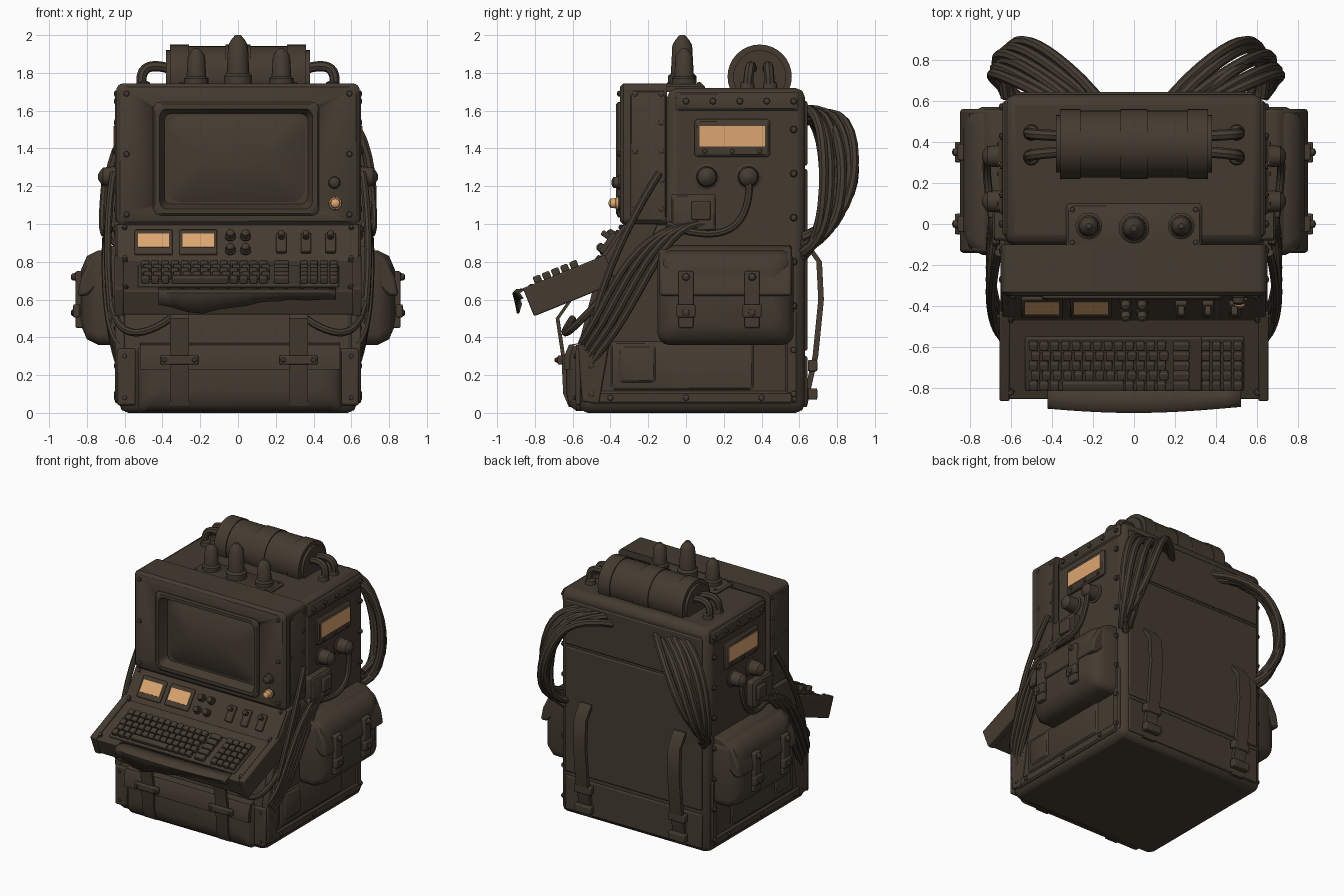
import bpy, bmesh, math, random
from mathutils import Matrix, Vector

random.seed(4)
if "Cube" in bpy.data.objects:
    bpy.data.objects.remove(bpy.data.objects["Cube"])

def material(name, *rgb):
    made = bpy.data.materials.new(name)
    made.use_nodes = True
    made.diffuse_color = (*rgb, 1)
    made.node_tree.nodes["Principled BSDF"].inputs["Base Color"].default_value = (*rgb, 1)
    return made

BROWN = material("dark brown", 0.058, 0.044, 0.03)
AMBER = material("amber", 0.72, 0.38, 0.16)
HALF_WIDTH, BACK, ROOF = 0.63, 0.63, 1.72
WORLD = Matrix.Identity(4)
RIGHTWARD, BACKWARD, UPWARD = Vector((1, 0, 0)), Vector((0, 1, 0)), Vector((0, 0, 1))

def axes(u_axis, v_axis, depth_axis):
    """Frame whose local u, v and depth run along the given directions."""
    return Matrix((u_axis, v_axis, depth_axis)).transposed().to_4x4()

FRONT = axes(RIGHTWARD, UPWARD, -BACKWARD)
PANEL = Matrix.Translation((0, -0.4, 0.9)) @ Matrix.Rotation(math.radians(54), 4, "X")
TRAY = Matrix.Translation((0, -0.65, 0.73)) @ Matrix.Rotation(math.radians(22), 4, "X")

def finish(name, bm, frame=WORLD, paint=BROWN, bevel=0.0):
    bmesh.ops.transform(bm, matrix=frame, verts=bm.verts)
    bmesh.ops.recalc_face_normals(bm, faces=bm.faces)
    mesh = bpy.data.meshes.new(name)
    bm.to_mesh(mesh)
    bm.free()
    mesh.materials.append(paint)
    part = bpy.data.objects.new(name, mesh)
    bpy.context.collection.objects.link(part)
    if bevel:
        rounding = part.modifiers.new("rounding", "BEVEL")
        rounding.width, rounding.segments = bevel, 2
    bpy.context.view_layer.objects.active = part
    part.select_set(True)
    bpy.ops.object.shade_smooth_by_angle(angle=math.radians(40))
    part.select_set(False)
    return part

def blocks(name, centres, size, frame=WORLD, paint=BROWN, bevel=0.008):
    """Equal boxes at several centres."""
    bm = bmesh.new()
    for centre in centres:
        bmesh.ops.create_cube(bm, size=1, matrix=Matrix.Translation(centre) @ Matrix.Diagonal((*size, 1)))
    return finish(name, bm, frame, paint, bevel)

def prism(name, profile, middle, width, bevel=0.0, frame=WORLD):
    """Extrude a profile in the y-z plane along x."""
    bm = bmesh.new()
    face = bm.faces.new([bm.verts.new((middle - width / 2, y, z)) for y, z in profile])
    grown = bmesh.ops.extrude_face_region(bm, geom=[face])["geom"]
    bmesh.ops.translate(bm, vec=RIGHTWARD * width, verts=[g for g in grown if isinstance(g, bmesh.types.BMVert)])
    return finish(name, bm, frame, BROWN, bevel)

def ribbon(name, path, middle, width, thick=0.02):
    return prism(name, path + [(y + thick, z) for y, z in reversed(path)], middle, width)

def bridge(bm, rings):
    for low, high in zip(rings, rings[1:]):
        for i in range(len(low)):
            bm.faces.new((low[i - 1], low[i], high[i], high[i - 1]))
    bm.faces.new(rings[0])
    bm.faces.new(rings[-1])

def loft(name, centre, half, layers, frame, radius=0.04):
    """Stack rounded rectangles; each layer is an inset and a depth."""
    bm, rings = bmesh.new(), []
    for inset, depth in layers:
        wide, tall = half[0] - inset, half[1] - inset
        curve = min(radius, wide / 2, tall / 2)
        ring = []
        for corner in range(4):
            side_u, side_v = (1 if corner in (0, 3) else -1), (1 if corner < 2 else -1)
            for step in range(5):
                turn = (corner + step / 4) * math.pi / 2
                u = centre[0] + side_u * (wide - curve) + curve * math.cos(turn)
                v = centre[1] + side_v * (tall - curve) + curve * math.sin(turn)
                ring.append(bm.verts.new((u, v, depth)))
        rings.append(ring)
    bridge(bm, rings)
    return finish(name, bm, frame)

def pad(name, centre, half, low, high, frame):
    """Rounded plate with a chamfered rim."""
    rim = min(0.012, (high - low) / 2)
    return loft(name, centre, half, [(0, low), (0, high - rim), (rim, high)], frame, 0.02)

def knobs(name, spots, radius, height, frame=WORLD, paint=BROWN, sides=16):
    """Turned shape: broad foot, straight stem, tapered crown."""
    bm = bmesh.new()
    for spot in spots:
        rings = []
        for share, rise in ((1, 0), (1, 0.2), (0.8, 0.25), (0.7, 0.8), (0.5, 0.9), (0.2, 1)):
            turns = [math.tau * k / sides for k in range(sides)]
            rings.append([bm.verts.new(Vector(spot) + Vector((radius * share * math.cos(t), radius * share * math.sin(t), height * rise))) for t in turns])
        bridge(bm, rings)
    return finish(name, bm, frame, paint)

def rivets(name, spots, frame, radius=0.016):
    return knobs(name, spots, radius, radius, frame, BROWN, 8)

def row(start, end, count):
    return [Vector(start).lerp(Vector(end), k / (count - 1)) for k in range(count)]

def cable(name, start, end, bow, radius=0.02, skew=0.0):
    """Round cable bowed away from the straight line between its ends."""
    curve = bpy.data.curves.new(name, "CURVE")
    curve.dimensions, curve.bevel_depth, curve.bevel_resolution = "3D", radius, 2
    curve.use_fill_caps = True
    path = curve.splines.new("POLY")
    points = row(start, end, 15)
    path.points.add(len(points) - 1)
    for k, point in enumerate(points):
        along = k / (len(points) - 1)
        swell = math.sin(math.pi * along) ** 0.8
        wave = math.sin(math.tau * along) * skew
        path.points[k].co = (*(point + Vector(bow) * swell + UPWARD * wave), 1)
    holder = bpy.data.objects.new(name, curve)
    bpy.context.collection.objects.link(holder)
    mesh = bpy.data.meshes.new_from_object(holder.evaluated_get(bpy.context.evaluated_depsgraph_get()))
    bpy.data.objects.remove(holder)
    bm = bmesh.new()
    bm.from_mesh(mesh)
    bpy.data.meshes.remove(mesh)
    return finish(name, bm)

# Main body, monitor housing and recessed curved screen
console = [(-0.1, 1), (-0.31, 1), (-0.46, 0.78), (-0.57, 0.36)]
prism("main_body", [(-0.57, 0), (BACK, 0), (BACK, ROOF), (-0.1, ROOF)] + console, 0, 2 * HALF_WIDTH, 0.05)
housing = loft("monitor_housing", (0, 1.37), (0.645, 0.375), [(0, 0.1), (0, 0.33), (0.02, 0.35)], FRONT)
bezel = (-0.01, 1.345)
opening = loft("screen_cutter", bezel, (0.42, 0.28), [(0, 0.25), (0, 0.4)], FRONT)
opening.hide_render = True
opening.hide_set(True)
housing.modifiers.new("screen_opening", "BOOLEAN").object = opening
loft("screen_bezel", bezel, (0.44, 0.3), [(0, 0.2), (0, 0.36), (0.01, 0.37), (0.035, 0.37), (0.06, 0.3)], FRONT)
loft("screen", bezel, (0.385, 0.25), [(0.24 * (1 - k), 0.29 + 0.06 * (1 - k * k)) for k in (1, 0.9, 0.7, 0.5, 0.3, 0.1)], FRONT, 0.07)
knobs("tuning_knob", [(0.51, 1.22, 0.345)], 0.04, 0.05, FRONT)
knobs("power_knob_ring", [(0.515, 1.11, 0.345)], 0.044, 0.03, FRONT)
knobs("power_knob", [(0.515, 1.11, 0.36)], 0.034, 0.05, FRONT, AMBER)
for x in (-0.59, 0.59):
    rivets("housing_rivets", row((x, 1.05, 0.345), (x, 1.69, 0.345), 3), FRONT, 0.02)

# Sloped control panel
blocks("control_panel", [(0, 0, -0.03)], (1.28, 0.25, 0.06), PANEL)
meters = (-0.447, -0.21)
blocks("meter_frames", [(x, 0, 0) for x in meters], (0.2, 0.16, 0.03), PANEL)
blocks("meter_faces", [(x, 0.004, 0.015) for x in meters], (0.166, 0.09, 0.008), PANEL, AMBER, 0)
knobs("panel_knobs", [(x, y, 0) for x in (-0.04, 0.04) for y in (-0.05, 0.04)], 0.03, 0.05, PANEL)
toggles = row((0.23, -0.01, 0.01), (0.49, -0.01, 0.01), 3)
blocks("toggle_bases", toggles, (0.055, 0.12, 0.03), PANEL)
blocks("toggle_levers", [spot + Vector((0, 0.03, 0.03)) for spot in toggles], (0.03, 0.03, 0.06), PANEL)
rivets("panel_rivets", [(x, y, 0) for x in (-0.6, 0.6) for y in (-0.1, 0.1)], PANEL)

# Keyboard tray with main keys, long bar and number pad
blocks("keyboard_tray", [(0, 0.01, -0.07)], (1.3, 0.46, 0.14), TRAY)
blocks("tray_side_rails", [(x, 0.01, -0.065) for x in (-HALF_WIDTH, HALF_WIDTH)], (0.05, 0.47, 0.16), TRAY)
blocks("keyboard_base", [(-0.1, -0.03, 0)], (0.86, 0.28, 0.03), TRAY)
blocks("number_base", [(0.43, -0.03, 0)], (0.21, 0.28, 0.03), TRAY)
pitch = 0.052
small_keys, wide_keys = [], []
for line in range(5):
    y = -0.135 + line * pitch
    small_keys += [(-0.49 + col * pitch + line % 2 * 0.012, y, 0.03) for col in range(13) if line or not 3 <= col <= 8]
    small_keys += [(0.35 + col * pitch, y, 0.03) for col in range(4)]
    wide_keys.append((0.23, y, 0.03))
blocks("small_keys", small_keys, (0.042, 0.042, 0.04), TRAY)
blocks("wide_keys", wide_keys, (0.08, 0.042, 0.04), TRAY)
blocks("long_key", [(-0.2, -0.135, 0.03)], (0.3, 0.042, 0.04), TRAY)
rivets("tray_rivets", [(x, y, 0) for x in (-0.6, 0.6) for y in (-0.18, 0.2)], TRAY, 0.02)

# Torn cloth hanging over the tray edge
bm = bmesh.new()
strips = []
for top in row((-0.42, -0.81, 0.665), (0.52, -0.81, 0.665), 13):
    reach = 0.03 * math.cos(top.x * 3)
    ragged = random.uniform(0, 0.02) + 0.08 * max(0, 1 - abs(top.x + 0.2) * 3)
    drape = [(0, 0), (-0.06 - reach, -0.01), (-0.08 - reach, -0.03), (-0.06 - reach, -0.06 - ragged)]
    strips.append([bm.verts.new(top + Vector((0, out, drop))) for out, drop in drape])
for here, there in zip(strips, strips[1:]):
    for k in range(len(here) - 1):
        bm.faces.new((here[k], here[k + 1], there[k + 1], there[k]))
finish("torn_cloth", bm).modifiers.new("thickness", "SOLIDIFY").thickness = 0.012

# Lower front pouch, hanging straps and buckles
loft("front_pouch", (0.01, 0.185), (0.54, 0.175), [(0, 0.55), (0, 0.58), (0.03, 0.62), (0.1, 0.635)], FRONT)
ribbon("front_pouch_flap", [(-0.56, 0.37), (-0.62, 0.36), (-0.645, 0.3), (-0.645, 0.23)], 0.01, 1.06, 0.03)
for x in (-0.31, 0.32):
    ribbon("tray_strap", [(-0.62, 0.6), (-0.69, 0.5), (-0.66, 0.3), (-0.65, 0.1), (-0.62, 0.03)], x, 0.1)
    blocks("tray_strap_buckle", [(x, -0.665, 0.28)], (0.2, 0.03, 0.05))
    rivets("buckle_rivets", row((x - 0.08, 0.28, 0.68), (x + 0.08, 0.28, 0.68), 2), FRONT)
blocks("front_corner_plates", [(x, -0.57, 0.19) for x in (-0.59, 0.59)], (0.1, 0.03, 0.3), bevel=0.012)
rivets("front_corner_rivets", [(x, z, 0.58) for x in (-0.6, 0.6) for z in (0.08, 0.3)], FRONT)

# Both flanks, built alike on each side
for s, tag in ((1, "left"), (-1, "right")):
    flank = axes(BACKWARD, UPWARD, RIGHTWARD * s)
    turned = axes(BACKWARD, RIGHTWARD * s, UPWARD)
    # Trim plates and rivet lines
    pad(f"{tag}_housing_plate", (-0.2, 1.36), (0.1, 0.35), 0.6, 0.65, flank)
    pad(f"{tag}_roof_trim", (0.27, 1.65), (0.33, 0.05), 0.6, 0.64, flank)
    pad(f"{tag}_floor_trim", (0.03, 0.08), (0.54, 0.035), 0.6, 0.645, flank)
    pad(f"{tag}_rear_trim", (0.56, 0.3), (0.035, 0.25), 0.6, 0.64, flank)
    pad(f"{tag}_base_panel", (-0.02, 0.25), (0.38, 0.13), 0.6, 0.64, flank)
    pad(f"{tag}_base_patch", (-0.26, 0.26), (0.1, 0.1), 0.6, 0.65, flank)
    prism(f"{tag}_cheek_plate", [(-0.55, 0.06), (-0.46, 0.05), (-0.4, 0.4), (-0.15, 1)] + console[1:], s * 0.625, 0.05, 0.008)
    lines = row((-0.13, 1.08), (-0.13, 1.69), 5) + row((-0.27, 1.08), (-0.27, 1.69), 3) + row((0, 1.65), (0.57, 1.65), 5)
    lines += row((0.57, 0.1), (0.57, 1.5), 7) + row((-0.5, 0.1), (-0.5, 0.4), 3) + row((-0.4, 0.08), (0.4, 0.08), 3)
    rivets(f"{tag}_rivets", [(y, z, 0.635) for y, z in lines], flank, 0.022)
    # Lit gauge, sockets and plug box
    pad(f"{tag}_gauge_frame", (0.245, 1.455), (0.2, 0.1), 0.6, 0.655, flank)
    blocks(f"{tag}_gauge_face", [(0.245, 1.465, 0.655)], (0.345, 0.11, 0.008), flank, AMBER, 0)
    rivets(f"{tag}_gauge_rivets", row((0.1, 1.385, 0.65), (0.39, 1.385, 0.65), 3), flank)
    knobs(f"{tag}_sockets", [(y, 1.25, 0.61) for y in (0.11, 0.33)], 0.07, 0.13, flank)
    pad(f"{tag}_plug_box", (0.04, 1.06), (0.12, 0.1), 0.6, 0.69, flank)
    blocks(f"{tag}_plug_cap", [(0.08, 1.07, 0.69)], (0.1, 0.1, 0.04), flank)
    # Hip pouch with flap, straps and studs
    loft(f"{tag}_pouch", (0.21, 0.61), (0.36, 0.25), [(0, 0.6), (0, 0.74), (0.03, 0.8), (0.1, 0.83)], flank, 0.06)
    hip_flap = [(0.6, 0.89), (0.7, 0.88), (0.78, 0.82), (0.83, 0.72), (0.85, 0.62)]
    prism(f"{tag}_pouch_flap", hip_flap + [(0.8, 0.62), (0.6, 0.8)], 0.21, 0.7, 0.015, turned)
    for y in (0, 0.35):
        blocks(f"{tag}_pouch_strap", [(y, 0.6, 0.835)], (0.08, 0.3, 0.05), flank)
        blocks(f"{tag}_pouch_buckle", [(y, 0.54, 0.855)], (0.1, 0.07, 0.035), flank)
        knobs(f"{tag}_pouch_studs", [(y, z, 0.855) for z in (0.53, 0.72)], 0.025, 0.03, flank)
    # Cables sweeping down the flank and under the tray
    for k in range(4):
        shift = 0.035 * k
        cable(f"{tag}_side_cable", (s * 0.67, 0.1 - shift, 1), (s * 0.63, -0.5 - shift / 2, 0.26 + shift), (s * 0.05, -shift, 0.1 - shift), skew=0.05)
    cable(f"{tag}_socket_cable", (s * 0.7, 0.33, 1.25), (s * 0.67, -0.1, 1), (s * 0.03, 0.12, -0.15))
    cable(f"{tag}_upper_cable", (s * 0.66, -0.14, 1.27), (s * 0.66, -0.5, 0.45), (s * 0.03, -0.04, 0))
    cable(f"{tag}_under_tray_cable", (s * 0.67, -0.45, 0.6), (s * 0.36, -0.6, 0.5), (s * 0.06, -0.1, -0.12))
    # Tangled cable loops and carrying strap at the back
    for k in range(6):
        spread = k / 5
        start = (s * (0.18 + 0.25 * spread), 0.62, random.uniform(1.55, 1.62))
        bow = (s * random.uniform(0.13, 0.2), 0.27 - 0.16 * spread, random.uniform(0, 0.1))
        cable(f"{tag}_back_cable", start, (s * random.uniform(0.56, 0.64), 0.62, 0.93 - 0.1 * spread), bow, 0.027, random.uniform(0.03, 0.1))
    ribbon(f"{tag}_back_strap", [(0.61, 0.03), (0.67, 0.3), (0.7, 0.6), (0.69, 0.8), (0.62, 0.9)], s * 0.4, 0.1, 0.03)
    blocks(f"{tag}_back_buckles", [(s * 0.4, 0.67, z) for z in (0.1, 0.25)], (0.14, 0.05, 0.06))
    # Hoses from the tank end into the roof
    for y in (0.35, 0.43):
        cable(f"{tag}_tank_hose", (s * 0.36, y, 1.82), (s * 0.5, 1.5 * y - 0.2, 1.7), (s * 0.06, 0, 0.06), 0.027)
    knobs(f"{tag}_hose_ports", [(s * 0.5, y, 1.7) for y in (0.325, 0.445)], 0.05, 0.06)

# Back panels between the seams
for name, middle, tall in (("lower", 0.17, 0.26), ("centre", 0.81, 0.96), ("upper", 1.48, 0.34)):
    blocks(f"{name}_back_panel", [(0, 0.625, middle)], (1.16, 0.035, tall))

# Banded roof tank
for name, radius, spans in (("shell", 0.163, [(0, 0.7)]), ("bands", 0.17, [(-0.31, 0.1), (0, 0.13), (0.31, 0.1)]), ("caps", 0.14, [(0, 0.76)])):
    bm = bmesh.new()
    for x, length in spans:
        spot = Matrix.Translation((x, 0.39, 1.78)) @ Matrix.Rotation(math.pi / 2, 4, "Y")
        bmesh.ops.create_cone(bm, cap_ends=True, segments=32, radius1=radius, radius2=radius, depth=length, matrix=spot)
    finish(f"tank_{name}", bm)

# Lamps on their roof plate
pad("lamp_plate", (0, -0.01), (0.33, 0.11), 1.7, 1.74, WORLD)
rivets("lamp_plate_rivets", [(x, y, 1.735) for x in (-0.3, 0.3) for y in (-0.09, 0.07)], WORLD)
knobs("side_lamps", [(x, -0.01, 1.73) for x in (-0.22, 0.23)], 0.065, 0.2)
knobs("centre_lamp", [(0, -0.02, 1.73)], 0.075, 0.27)
